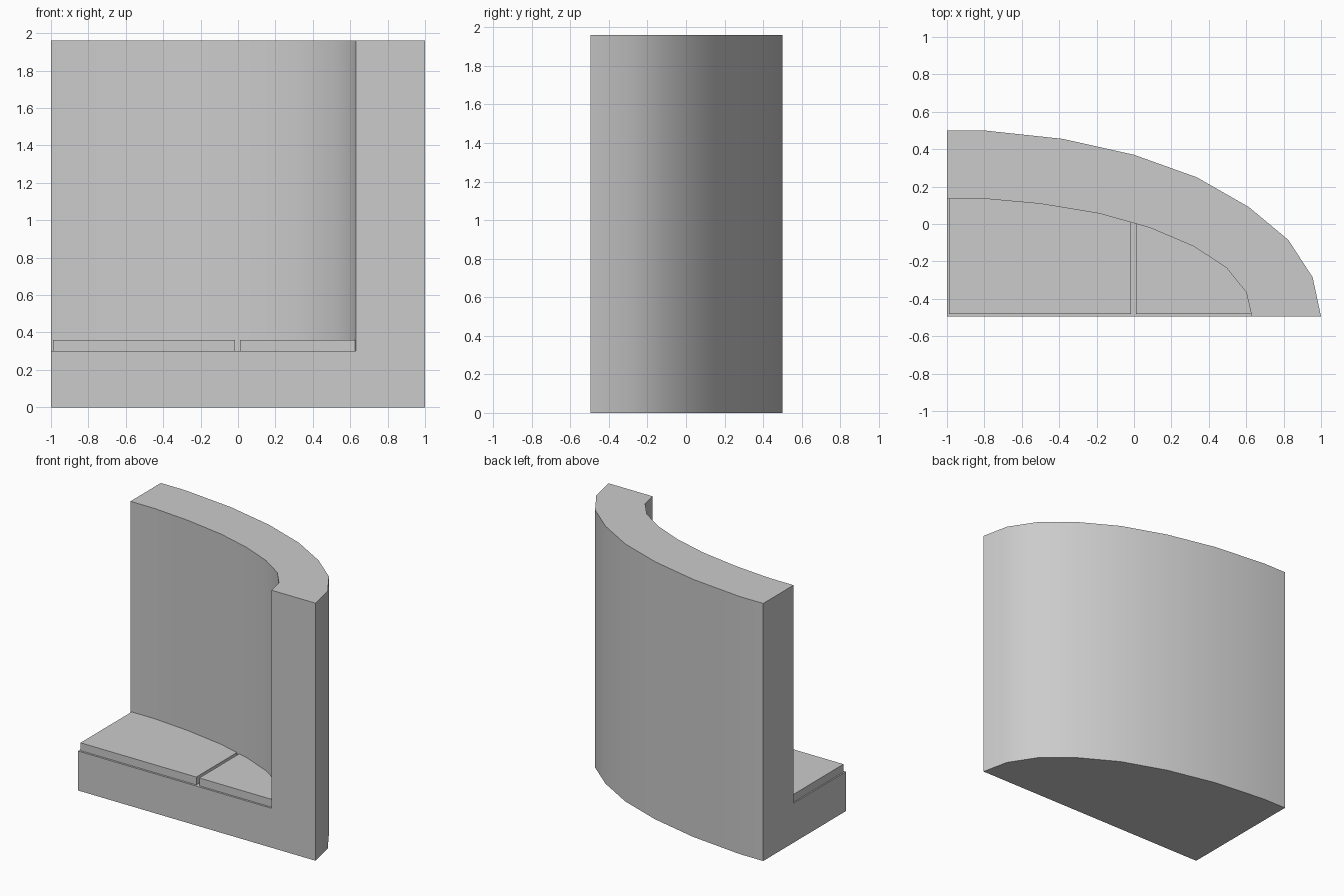
import bpy
import bmesh
import math

if "Cube" in bpy.data.objects:
    bpy.data.objects.remove(bpy.data.objects["Cube"], do_unlink=True)

FRONT, SEAT_Z, CUSHION_Z, TOP_Z = -0.495, 0.30, 0.36, 1.96

# Plan curves, from the flat end round to the front
OUTER = [(-1, .5), (-.8, .5), (-.38, .455), (0, .37), (.335, .25),
         (.615, .09), (.825, -.085), (.955, -.285), (1, FRONT)]
INNER = [(-1, .135), (-.8, .135), (-.5, .108), (-.18, .055), (.09, -.022),
         (.32, -.12), (.495, -.235), (.6, -.365), (.63, FRONT)]

grey = bpy.data.materials.new("plain grey")
grey.use_nodes = True
colour = (0.6, 0.6, 0.6, 1)
grey.diffuse_color = colour
grey.node_tree.nodes["Principled BSDF"].inputs["Base Color"].default_value = colour


def raise_faces(bm, faces, height):
    """Extrude faces straight up and return the new top faces."""
    result = bmesh.ops.extrude_face_region(bm, geom=faces)["geom"]
    verts = [g for g in result if isinstance(g, bmesh.types.BMVert)]
    bmesh.ops.translate(bm, vec=(0, 0, height), verts=verts)
    return [g for g in result if isinstance(g, bmesh.types.BMFace)]


def finish(bm, name):
    """Merge coplanar faces, make the object and smooth its curves."""
    bmesh.ops.dissolve_limit(bm, angle_limit=math.radians(0.5),
                             verts=bm.verts, edges=bm.edges)
    bmesh.ops.recalc_face_normals(bm, faces=bm.faces)
    mesh = bpy.data.meshes.new(name)
    bm.to_mesh(mesh)
    bm.free()
    mesh.materials.append(grey)
    obj = bpy.data.objects.new(name, mesh)
    bpy.context.collection.objects.link(obj)
    bpy.ops.object.select_all(action="DESELECT")
    obj.select_set(True)
    bpy.context.view_layer.objects.active = obj
    bpy.ops.object.shade_smooth_by_angle(angle=math.radians(35))


def curve_y(x):
    """Depth of the inner wall curve at x."""
    for (xa, ya), (xb, yb) in zip(INNER, INNER[1:]):
        if xa <= x <= xb:
            return ya + (yb - ya) * (x - xa) / (xb - xa)


def cushion(name, x0, x1):
    """Thin slab on the seat, cut to the inner wall curve."""
    front = FRONT + 0.015
    back = [(x0, curve_y(x0))]
    back += [p for p in INNER if x0 < p[0] < x1]
    back.append((x1, curve_y(x1)))
    outline = back + [(x1, front)] * (curve_y(x1) > front + 0.01) + [(x0, front)]
    bm = bmesh.new()
    face = bm.faces.new([bm.verts.new((x, y, SEAT_Z)) for x, y in outline])
    raise_faces(bm, [face], CUSHION_Z - SEAT_Z)
    finish(bm, name)


# Curved wall and seat base in one solid
bm = bmesh.new()
outer = [bm.verts.new((x, y, 0)) for x, y in OUTER]
inner = [bm.verts.new((x, y, 0)) for x, y in INNER]
corner = bm.verts.new((-1, FRONT, 0))
ring = [bm.faces.new((outer[i], outer[i + 1], inner[i + 1], inner[i]))
        for i in range(len(outer) - 1)]
floor = bm.faces.new(inner + [corner])
underside = ring + [floor]
bmesh.ops.recalc_face_normals(bm, faces=underside)
tops = raise_faces(bm, underside, SEAT_Z)
wall_tops = [f for f in tops if len(f.verts) == 4]
raise_faces(bm, wall_tops, TOP_Z - SEAT_Z)
finish(bm, "curved_wall_and_seat_base")

# Seat cushions with a narrow gap between them
cushion("wide_seat_cushion", -0.99, -0.015)
cushion("end_seat_cushion", 0.01, 0.6266)
